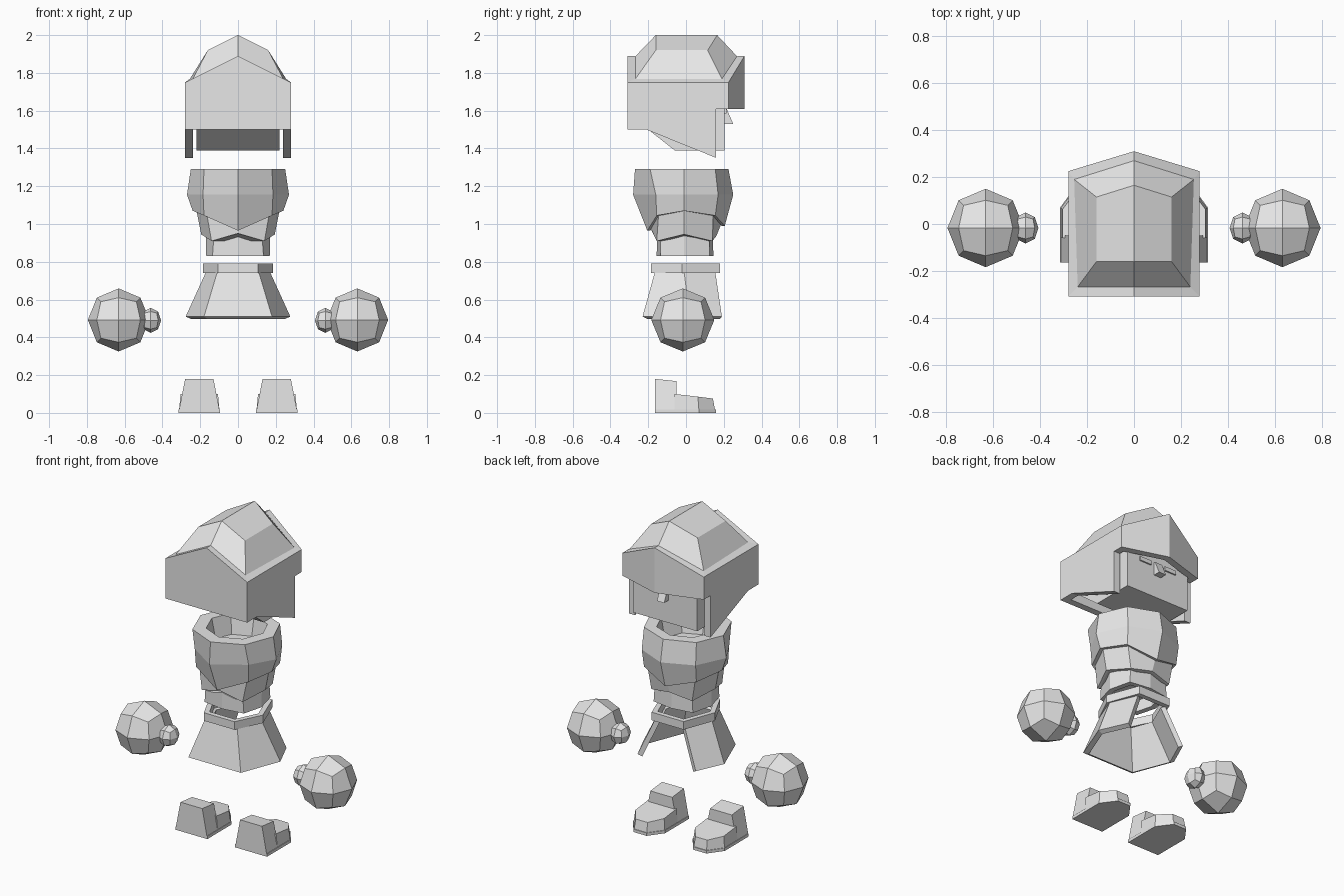
import bpy, bmesh, math
from mathutils import Vector

cube = bpy.data.objects.get("Cube")
if cube:
    bpy.data.objects.remove(cube, do_unlink=True)

grey = bpy.data.materials.new("plain_grey")
grey.use_nodes = True
grey.diffuse_color = (0.8, 0.8, 0.8, 1)
grey.node_tree.nodes["Principled BSDF"].inputs["Base Color"].default_value = (0.8, 0.8, 0.8, 1)


def make(name, verts, faces, thickness=0):
    """Flat-shaded object; an open shell can be given an inward thickness."""
    bm = bmesh.new()
    vs = [bm.verts.new(v) for v in verts]
    for f in faces:
        bm.faces.new([vs[i] for i in f])
    bmesh.ops.recalc_face_normals(bm, faces=bm.faces)
    me = bpy.data.meshes.new(name)
    bm.to_mesh(me)
    bm.free()
    me.materials.append(grey)
    ob = bpy.data.objects.new(name, me)
    bpy.context.collection.objects.link(ob)
    if thickness:
        mod = ob.modifiers.new("thickness", "SOLIDIFY")
        mod.thickness = thickness
        mod.offset = -1
        mod.use_even_offset = True
    return ob


def loft(name, rings, caps=True, closed=True, thickness=0):
    """Bridge rings of equal length, optionally capping both ends."""
    n = len(rings[0])
    faces = []
    for k in range(len(rings) - 1):
        for i in range(n if closed else n - 1):
            j = (i + 1) % n
            faces.append((k * n + i, k * n + j, k * n + n + j, k * n + n + i))
    if caps:
        faces.append(tuple(range(n)))
        faces.append(tuple(range((len(rings) - 1) * n, len(rings) * n)))
    return make(name, [v for r in rings for v in r], faces, thickness)


def prism_x(name, profile, x0, x1):
    """Extrude a (y, z) outline along x."""
    return loft(name, [[(x, y, z) for y, z in profile] for x in (x0, x1)])


# Helmet: pitched rings for the rim, dome base and crown, then the wall outlines
def roof_ring(xb, xf, yb, yf, yp, z_side, z_mid):
    return [(-xb, yb, z_side), (0, yb, z_mid), (xb, yb, z_side),
            (xf, yf, z_side), (0, yp, z_mid), (-xf, yf, z_side)]


verts = (roof_ring(.28, .28, -.31, .225, .31, 1.75, 1.89)
         + roof_ring(.24, .255, -.268, .19, .27, 1.768, 1.888)
         + roof_ring(.16, .16, -.16, .115, .165, 1.92, 2.0))
faces = [(k + i, k + (i + 1) % 6, k + 6 + (i + 1) % 6, k + 6 + i)
         for k in (0, 6) for i in range(6)]
faces += [(12, 13, 16, 17), (13, 14, 15, 16)]
wall = [(-.31, 1.5), (-.21, 1.5), (.16, 1.35), (.16, 1.61), (.225, 1.61)]
verts += [(s * .28, y, z) for s in (-1, 1) for y, z in wall] + [(0, .31, 1.61)]
faces += [(0, 18, 19, 20, 21, 22, 5), (2, 23, 24, 25, 26, 27, 3),
          (0, 1, 2, 23, 18), (3, 4, 28, 27), (4, 5, 22, 28)]
make("helmet", verts, faces, .042)

# Head, nose and brows
prism_x("head", [(-.2, 1.5), (-.06, 1.39), (.205, 1.39), (.205, 1.7), (-.2, 1.7)], -.22, .22)
prism_x("nose", [(.2, 1.61), (.215, 1.61), (.25, 1.53), (.2, 1.53)], -.025, .025)
for s, side in ((1, "left"), (-1, "right")):
    prism_x(side + "_brow", [(.2, 1.61), (.214, 1.61), (.214, 1.585), (.2, 1.585)], s * .05, s * .13)


# Torso: eight-sided rings from back centre round to front centre
def ring8(back, front, side, dx, db, df, zs, inset=0):
    half = [(0, back), (dx, db), (side, -.01), (dx, df), (0, front)]
    zs = [zs] * 5 if isinstance(zs, float) else zs
    k = 1 - inset
    pts = [(x * k, y * k, z) for (x, y), z in zip(half, zs)]
    return pts + [(-x, y, z) for x, y, z in pts[3:0:-1]]


edge = [.965, 1.045, 1.07, 1.045, .99]
hem = [.95, .91, .945, .91, .935]
top = (-.27, .225, .25, .18, -.19, .155)
mid = (-.28, .25, .27, .185, -.16, .17)
low = (-.205, .205, .24, .18, -.155, .155)
belly = (-.175, .16, .195, .14, -.155, .14)
base = (-.155, .145, .168, .135, -.135, .125)
loft("chest", [ring8(*top, 1.17, .4), ring8(*top, 1.29, .3), ring8(*top, 1.29),
               ring8(*mid, 1.155), ring8(*low, edge), ring8(*low, edge, .08)])
loft("belly", [ring8(*low, [z + .02 for z in edge], .07), ring8(*belly, hem),
               ring8(*belly, hem, .07)])
loft("waist", [ring8(*belly, 1.0, .12), ring8(*base, .83), ring8(*base, .83, .2),
               ring8(*base, .9, .2)])


# Belt and the skirt that is open on the +y side
def ring6(xb, yb, xs, ys, xf, yf, z):
    return [(-xf, yf, z), (-xs, ys, z), (-xb, yb, z), (xb, yb, z), (xs, ys, z), (xf, yf, z)]


loft("belt", [ring6(.105, -.185, .185, -.02, .11, .18, z) for z in (.74, .79)],
     caps=False, thickness=.03)
loft("skirt", [ring6(.18, -.23, .277, .02, .2, .19, .51),
               ring6(.11, -.165, .17, -.01, .1, .155, .745)],
     caps=False, closed=False, thickness=.03)


# Hands: cubes cut once and rounded into balls
def ball(name, centre, radii):
    bm = bmesh.new()
    bmesh.ops.create_cube(bm, size=2)
    bmesh.ops.subdivide_edges(bm, edges=bm.edges[:], cuts=1, use_grid_fill=True)
    for v in bm.verts:
        d = v.co.normalized()
        v.co = Vector([c + r * e for c, r, e in zip(centre, radii, d)])
    me = bpy.data.meshes.new(name)
    bm.to_mesh(me)
    bm.free()
    me.materials.append(grey)
    bpy.context.collection.objects.link(bpy.data.objects.new(name, me))


for s, side in ((1, "left"), (-1, "right")):
    ball(side + "_hand", (s * .632, -.017, .492), (.163, .167, .167))
    ball(side + "_thumb", (s * .462, -.017, .49), (.055, .066, .066))

    # Feet: sole, toe cap and ankle block
    def outline(g, z):
        pts = [(.095, -.165), (.315, -.165), (.315, .07), (.25, .158), (.16, .158), (.095, .07)]
        return [(s * (.205 + (x - .205) * g), y * (g if y > 0 else 1), z) for x, y in pts]

    loft(side + "_sole", [outline(1, 0), outline(1, .018)])
    toe_top = [(x, y, .1 - .125 * (y + .05)) for x, y, _ in outline(.9, 0)]
    toe = [outline(.97, .018), toe_top]
    for r in toe:
        r[0:2] = [(x, -.06, r[0][2] if r is toe[0] else .1) for x, _, _ in r[0:2]]
    loft(side + "_toe", toe)
    loft(side + "_ankle", [
        [(s * x, y, z) for x, y in ((x0, -.165), (x1, -.165), (x1, -.05), (x0, -.05))]
        for x0, x1, z in ((.098, .312, .015), (.13, .28, .175))])
    ank = bpy.data.objects[side + "_ankle"]
    for v in ank.data.vertices:
        if v.co.z > .1:
            v.co.z = .18 if v.co.y < -.1 else .168
